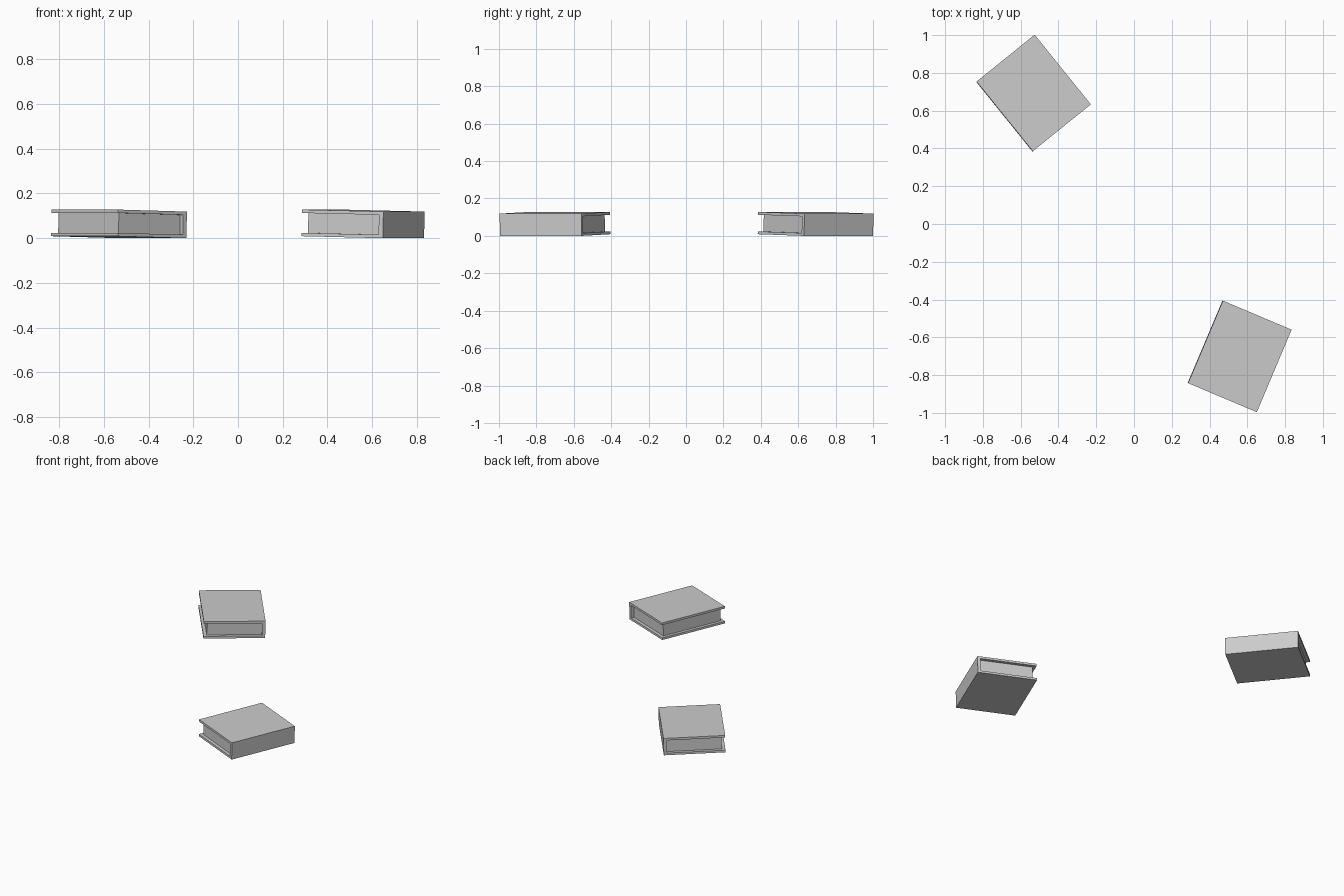
import bpy, bmesh, math

if "Cube" in bpy.data.objects:
    bpy.data.objects.remove(bpy.data.objects["Cube"])

WIDTH, LENGTH, THICK = 0.395, 0.474, 0.119
BOARD, SPINE, INSET = 0.015, 0.021, 0.022
TILT = math.radians(1.3)


def extrude_profile(name, profile, half_length, loc, turn):
    """Extrude an x/z profile along y, then place it with the book's pose."""
    bm = bmesh.new()
    face = bm.faces.new([bm.verts.new((x, -half_length, z)) for x, z in profile])
    res = bmesh.ops.extrude_face_region(bm, geom=[face])
    verts = [v for v in res["geom"] if isinstance(v, bmesh.types.BMVert)]
    bmesh.ops.translate(bm, verts=verts, vec=(0, 2 * half_length, 0))
    bmesh.ops.recalc_face_normals(bm, faces=bm.faces)
    mesh = bpy.data.meshes.new(name)
    bm.to_mesh(mesh)
    bm.free()
    obj = bpy.data.objects.new(name, mesh)
    bpy.context.collection.objects.link(obj)
    obj.location = loc
    obj.rotation_euler = (0, TILT, turn)


def book(name, x, y, degrees):
    w = WIDTH / 2
    loc = (x, y, w * math.sin(TILT))
    turn = math.radians(degrees)
    # C-shaped cover: two boards joined by the spine at local +x
    cover = [(-w, 0), (w, 0), (w, THICK), (-w, THICK), (-w, THICK - BOARD),
             (w - SPINE, THICK - BOARD), (w - SPINE, BOARD), (-w, BOARD)]
    extrude_profile(name + "_cover", cover, LENGTH / 2, loc, turn)
    # page block, set back from the three open edges
    left, right = -w + INSET, w - SPINE
    pages = [(left, BOARD), (right, BOARD), (right, THICK - BOARD), (left, THICK - BOARD)]
    extrude_profile(name + "_pages", pages, LENGTH / 2 - INSET, loc, turn)


book("back_book", -0.533, 0.692, 38.9)
book("front_book", 0.558, -0.70, -22.9)
